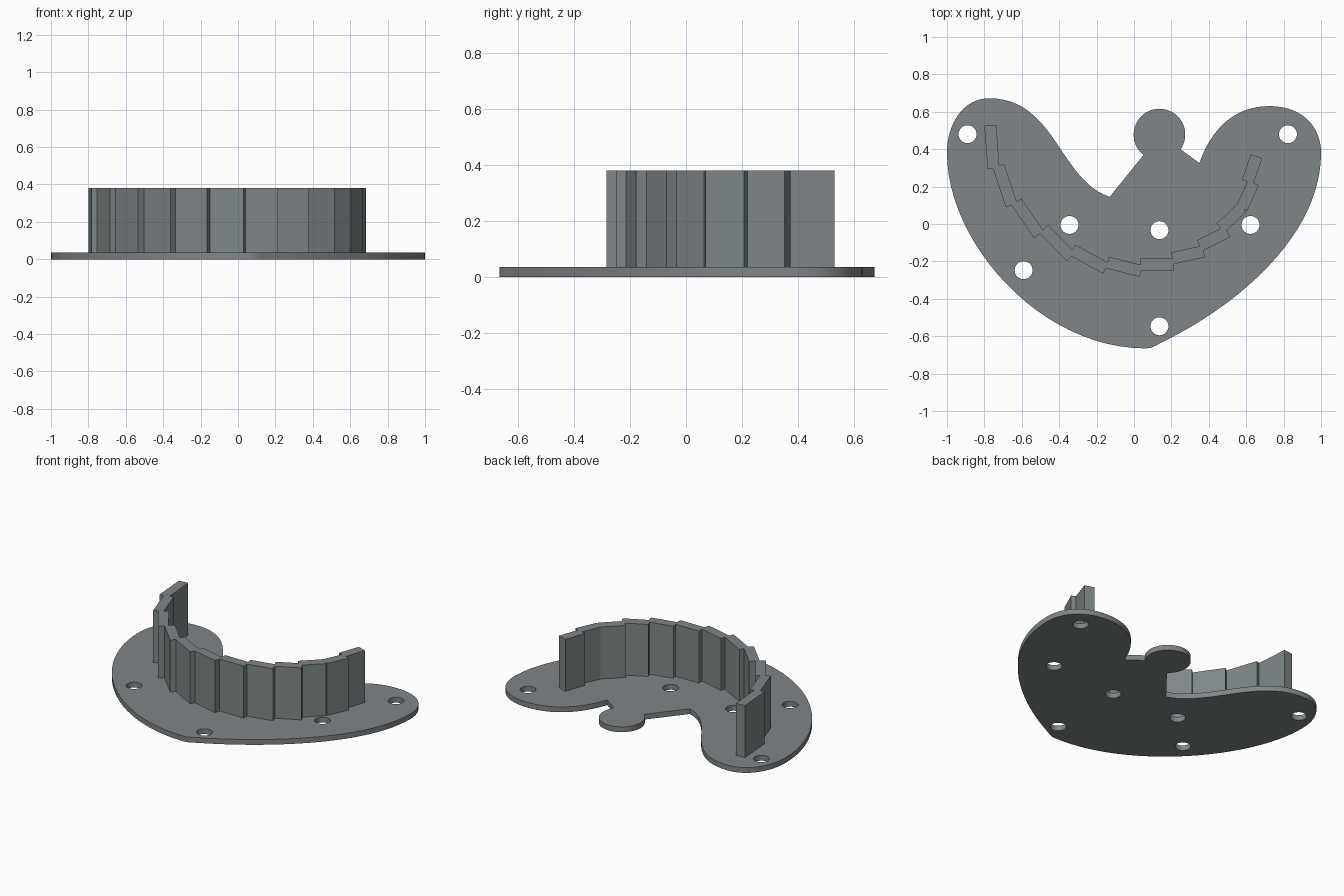
import bpy, bmesh, math
from mathutils import Vector
from mathutils.geometry import interpolate_bezier

if "Cube" in bpy.data.objects:
    bpy.data.objects.remove(bpy.data.objects["Cube"])

PLATE_TOP, WALL_TOP, WALL_T = 0.035, 0.38, 0.064

grey = bpy.data.materials.new("slate grey")
grey.diffuse_color = (0.21, 0.24, 0.245, 1)
grey.use_nodes = True
grey.node_tree.nodes["Principled BSDF"].inputs["Base Color"].default_value = grey.diffuse_color


def arc(cx, cy, r, a0, a1, n):
    return [(cx + r * math.cos(a0 + (a1 - a0) * i / n),
             cy + r * math.sin(a0 + (a1 - a0) * i / n)) for i in range(n)]


def outline():
    # start point, two handles, end point for each curved stretch
    segments = [
        ((.35, .326), (.41, .50), (.53, .63), (.725, .63)),
        ((.725, .63), (.90, .63), (1, .52), (1, .38)),
        ((1, .38), (1, -.05), (.57, -.43), (.14, -.637)),
        ((.14, -.637), (.11, -.655), (.09, -.665), (.06, -.665)),
        ((.06, -.665), (-.50, -.665), (-1, -.10), (-1, .38)),
        ((-1, .38), (-1, .54), (-.91, .672), (-.775, .672)),
        ((-.775, .672), (-.42, .672), (-.40, .235), (-.13, .145)),
    ]
    pts = []
    for a, h1, h2, b in segments:
        curve = interpolate_bezier(*[Vector((*p, 0)) for p in (a, h1, h2, b)], 25)
        pts += [(p.x, p.y) for p in curve[:-1]]
    pts.append((-.13, .145))
    # round tab between the two lobes
    pts += arc(.136, .478, .138, math.radians(232), math.radians(-35), 48)
    pts.append((.136 + .138 * math.cos(math.radians(-35)),
                .478 + .138 * math.sin(math.radians(-35))))
    return pts


def add_spline(data, pts):
    s = data.splines.new('POLY')
    s.points.add(len(pts) - 1)
    for p, (x, y) in zip(s.points, pts):
        p.co = (x, y, 0, 1)
    s.use_cyclic_u = True


# Base plate: filled outline with round screw holes
data = bpy.data.curves.new("base_plate", 'CURVE')
data.dimensions = '2D'
data.fill_mode = 'BOTH'
data.extrude = PLATE_TOP / 2
add_spline(data, outline())
for x, y in [(-.89, .48), (.823, .48), (-.345, -.005), (.136, -.033),
             (.623, -.005), (-.59, -.247), (.136, -.547)]:
    add_spline(data, arc(x, y, .048, 0, math.tau, 32))
plate = bpy.data.objects.new("base_plate", data)
bpy.context.collection.objects.link(plate)
plate.location.z = PLATE_TOP / 2
bpy.context.view_layer.objects.active = plate
plate.select_set(True)
bpy.ops.object.convert(target='MESH')
plate = bpy.context.object
bm = bmesh.new()
bm.from_mesh(plate.data)
bmesh.ops.remove_doubles(bm, verts=bm.verts, dist=1e-5)
bmesh.ops.recalc_face_normals(bm, faces=bm.faces)
bm.to_mesh(plate.data)
bm.free()
plate.data.materials.clear()
plate.data.materials.append(grey)
bpy.ops.object.shade_smooth_by_angle(angle=math.radians(30))

# Stepped curved wall: upright planks given by their outer edges
planks = [
    ((-.80, .525), (-.783, .295)), ((-.755, .30), (-.685, .09)),
    ((-.655, .10), (-.535, -.075)), ((-.505, -.05), (-.36, -.197)),
    ((-.345, -.167), (-.165, -.265)), ((-.15, -.237), (.03, -.283)),
    ((.035, -.248), (.215, -.248)), ((.212, -.215), (.38, -.178)),
    ((.365, -.145), (.515, -.07)), ((.485, -.045), (.60, .065)),
    ((.605, .07), (.667, .207)), ((.638, .215), (.685, .352)),
]
bm = bmesh.new()
for a, b in planks:
    a, b = Vector(a), Vector(b)
    d = (b - a).normalized()
    inward = Vector((-d.y, d.x)) * WALL_T
    ring = [a, b, b + inward, a + inward]
    base = bm.faces.new([bm.verts.new((p.x, p.y, PLATE_TOP)) for p in ring])
    ext = bmesh.ops.extrude_face_region(bm, geom=[base], use_keep_orig=True)
    bmesh.ops.translate(bm, vec=(0, 0, WALL_TOP - PLATE_TOP),
                        verts=[v for v in ext["geom"] if isinstance(v, bmesh.types.BMVert)])
bmesh.ops.recalc_face_normals(bm, faces=bm.faces)
mesh = bpy.data.meshes.new("stepped_wall")
bm.to_mesh(mesh)
bm.free()
mesh.materials.append(grey)
wall = bpy.data.objects.new("stepped_wall", mesh)
bpy.context.collection.objects.link(wall)
